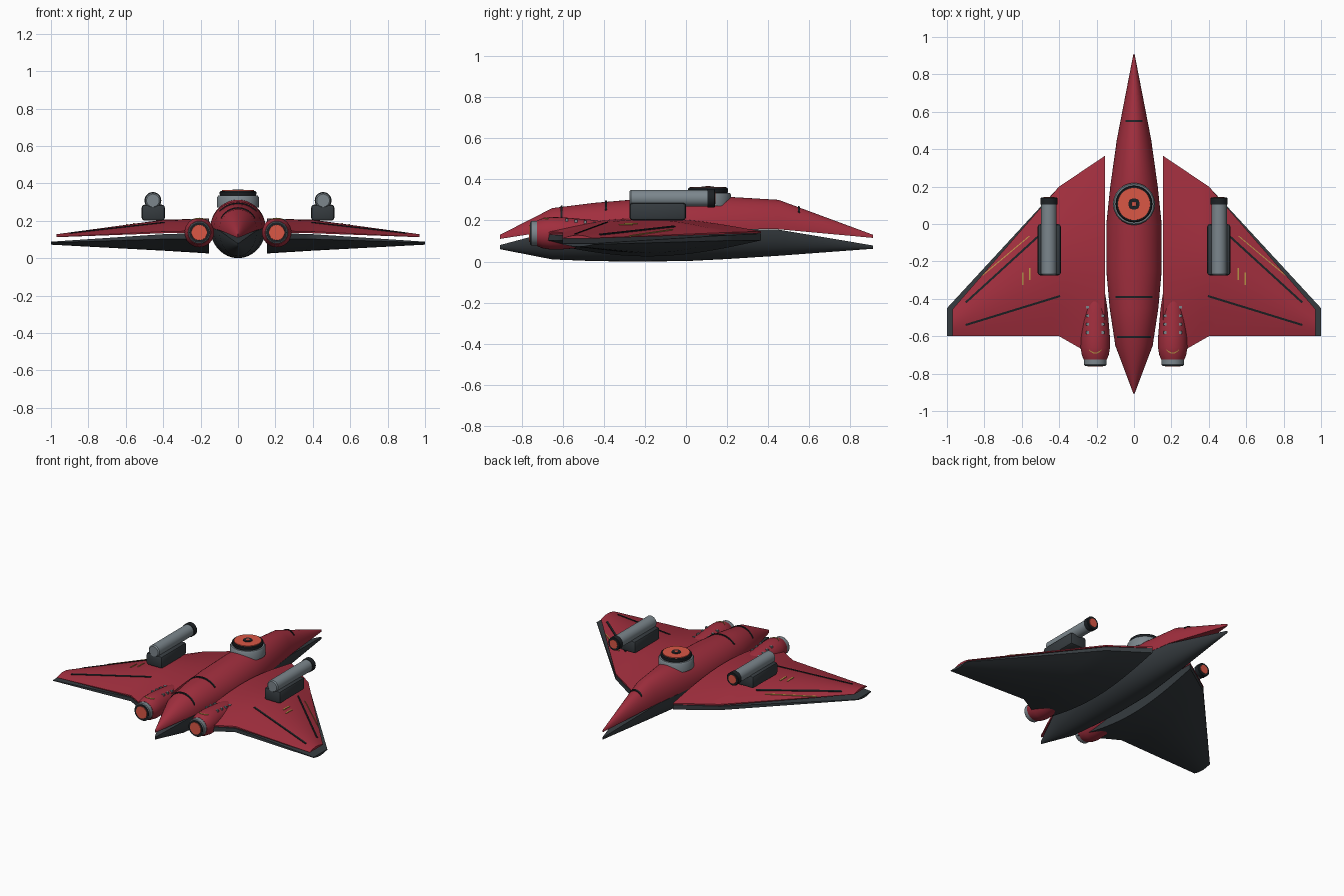
import bpy, bmesh, math
from mathutils import Vector

if "Cube" in bpy.data.objects:
    bpy.data.objects.remove(bpy.data.objects["Cube"])


def mat(name, r, g, b):
    m = bpy.data.materials.new(name)
    m.diffuse_color = (r, g, b, 1)
    m.use_nodes = True
    m.node_tree.nodes["Principled BSDF"].inputs["Base Color"].default_value = m.diffuse_color
    return m


RED = mat("crimson", 0.36, 0.028, 0.048)
DARK = mat("charcoal", 0.036, 0.044, 0.050)
BLACK = mat("black", 0.012, 0.015, 0.018)
GREY = mat("steel_grey", 0.20, 0.24, 0.265)
GLOW = mat("orange_red", 0.70, 0.095, 0.06)
GOLD = mat("gold", 0.48, 0.29, 0.06)


def finish(bm, name, m, mirror=False, angle=35):
    bmesh.ops.recalc_face_normals(bm, faces=bm.faces)
    me = bpy.data.meshes.new(name)
    bm.to_mesh(me)
    bm.free()
    me.materials.append(m)
    for p in me.polygons:
        p.use_smooth = True
    me.set_sharp_from_angle(angle=math.radians(angle))
    ob = bpy.data.objects.new(name, me)
    bpy.context.collection.objects.link(ob)
    if mirror:
        ob.modifiers.new("mirror", 'MIRROR').use_mirror_merge = False
    return ob


def loft(name, rings, m, mirror=False, angle=35):
    """Skin closed rings of equal length and cap both ends."""
    bm = bmesh.new()
    vs = [[bm.verts.new(p) for p in r] for r in rings]
    n = len(rings[0])
    for a, b in zip(vs, vs[1:]):
        for i in range(n):
            j = (i + 1) % n
            bm.faces.new((a[i], a[j], b[j], b[i]))
    bm.faces.new(vs[0])
    bm.faces.new(vs[-1][::-1])
    return finish(bm, name, m, mirror, angle)


def lathe(name, c, axis, profile, m, mirror=False, n=32):
    """Revolve (radius, position) pairs round the y or z axis."""
    rings = []
    for r, h in profile:
        ring = []
        for i in range(n):
            a = 2 * math.pi * i / n
            u, v = r * math.cos(a), r * math.sin(a)
            ring.append((c[0] + u, h, c[1] + v) if axis == 'y' else (c[0] + u, c[1] + v, h))
        rings.append(ring)
    return loft(name, rings, m, mirror)


def box(name, c, s, m, mirror=False, bevel=0.0):
    bm = bmesh.new()
    bmesh.ops.create_cube(bm, size=1)
    for v in bm.verts:
        v.co = Vector((c[k] + v.co[k] * s[k] for k in range(3)))
    if bevel:
        bmesh.ops.bevel(bm, geom=bm.edges[:], offset=bevel, segments=2, affect='EDGES', profile=0.5)
    return finish(bm, name, m, mirror)


def lerp_table(table, t):
    """Linear lookup in rows sorted by their first value."""
    for a, b in zip(table, table[1:]):
        if a[0] <= t <= b[0]:
            k = (t - a[0]) / (b[0] - a[0])
            return [p + (q - p) * k for p, q in zip(a, b)]
    return table[0] if t < table[0][0] else table[-1]


# Fuselage: two half shells, rows are y, half width, seam z, crown z
UPPER = [(-0.905, 0.004, 0.110, 0.130), (-0.65, 0.100, 0.150, 0.260), (-0.45, 0.130, 0.158, 0.285),
         (-0.25, 0.148, 0.16, 0.302), (0.0, 0.148, 0.16, 0.312), (0.2, 0.127, 0.16, 0.315),
         (0.45, 0.092, 0.157, 0.300), (0.91, 0.003, 0.115, 0.130)]
LOWER = [(-0.905, 0.004, 0.080, 0.060), (-0.65, 0.100, 0.148, 0.010), (-0.45, 0.130, 0.158, 0.002),
         (-0.25, 0.148, 0.16, 0.0), (0.0, 0.148, 0.16, 0.002), (0.2, 0.127, 0.16, 0.012),
         (0.45, 0.092, 0.155, 0.028), (0.91, 0.003, 0.078, 0.062)]


def half_ring(y, w, zb, zt, n=24):
    return [(w * math.cos(math.pi * i / n), y, zb + (zt - zb) * math.sin(math.pi * i / n))
            for i in range(n + 1)]


loft("fuselage_upper", [half_ring(*r) for r in UPPER], RED, angle=40)
loft("fuselage_lower", [half_ring(*r) for r in LOWER], DARK, angle=40)

# Panel straps over the fuselage
for k, (y, half) in enumerate([(0.55, 0.046), (-0.39, 0.098), (-0.605, 0.092)]):
    rings = []
    for i in range(17):
        x = half * (i / 8 - 1)
        z = []
        for yy in (y - 0.005, y + 0.005):
            _, w, zb, zt = lerp_table(UPPER, yy)
            z.append(zb + (zt - zb) * math.sqrt(max(0, 1 - (x / w) ** 2)))
        rings.append([(x, y - 0.005, z[0] - 0.004), (x, y + 0.005, z[1] - 0.004),
                      (x, y + 0.005, z[1] + 0.006), (x, y - 0.005, z[0] + 0.006)])
    loft("fuselage_strap_%d" % k, rings, BLACK)

# Wings: rows are x, leading y, trailing y, seam z, crown z
WING_UP = [(0.155, 0.365, -0.74, 0.138, 0.212), (0.40, 0.20, -0.60, 0.133, 0.205),
           (0.97, -0.455, -0.60, 0.112, 0.128)]
WING_LOW = [(0.155, 0.365, -0.74, 0.136, 0.025), (0.40, 0.20, -0.60, 0.128, 0.040),
            (1.0, -0.45, -0.60, 0.088, 0.072)]


def wing_z(row, y, edge):
    t = min(1, max(0, (row[1] - y) / (row[1] - row[2])))
    return row[3] + (row[4] - row[3]) * (edge + (1 - edge) * math.sin(math.pi * t))


def wing(name, table, edge, m):
    rings = []
    for i in range(21):
        a, b = table[0][0], table[-1][0]
        xs = a + (table[1][0] - a) * i / 6 if i <= 6 else table[1][0] + (b - table[1][0]) * (i - 6) / 14
        row = lerp_table(table, xs)
        ys = [row[1] + (row[2] - row[1]) * j / 20 for j in range(21)]
        rings.append([(xs, y, wing_z(row, y, edge)) for y in ys] +
                     [(xs, row[2], row[3]), (xs, row[1], row[3])])
    loft(name, rings, m, True, 30)


wing("wing_upper", WING_UP, 0.12, RED)
wing("wing_lower", WING_LOW, 0.30, DARK)


def wing_line(name, p, q, width, m):
    """Thin plate draped over the upper wing."""
    d = (Vector(q) - Vector(p)).normalized()
    n = Vector((-d.y, d.x)) * width / 2
    rings = []
    for i in range(17):
        c = Vector(p).lerp(Vector(q), i / 16)
        ring = []
        for s, dz in ((-1, -0.003), (1, -0.003), (1, 0.004), (-1, 0.004)):
            e = c + n * s
            ring.append((e.x, e.y, wing_z(lerp_table(WING_UP, e.x), e.y, 0.12) + dz))
        rings.append(ring)
    loft(name, rings, m, True)


wing_line("wing_panel_line_front", (0.50, -0.055), (0.90, -0.42), 0.011, BLACK)
wing_line("wing_panel_line_rear", (0.395, -0.385), (0.90, -0.54), 0.011, BLACK)
wing_line("wing_pinstripe", (0.56, -0.065), (0.81, -0.275), 0.005, GOLD)
wing_line("wing_mark_inner", (0.558, -0.235), (0.558, -0.30), 0.008, GOLD)
wing_line("wing_mark_outer", (0.595, -0.26), (0.595, -0.325), 0.008, GOLD)

# Engine nacelles and nozzles
EX, EZ = 0.207, 0.137
NAC = [(0.062, -0.725), (0.072, -0.70), (0.079, -0.66), (0.078, -0.60), (0.066, -0.46),
       (0.054, -0.38), (0.042, -0.35), (0.022, -0.333), (0.004, -0.33)]
lathe("engine_nacelle", (EX, EZ), 'y', NAC, RED, True)
lathe("engine_nozzle", (EX, EZ), 'y', [(0.056, -0.757), (0.060, -0.752), (0.060, -0.715)], GREY, True)
lathe("engine_nozzle_liner", (EX, EZ), 'y', [(0.054, -0.760), (0.054, -0.75)], BLACK, True)
lathe("engine_glow", (EX, EZ), 'y', [(0.041, -0.763), (0.043, -0.755)], GLOW, True)
nac_r = [(h, r) for r, h in NAC]
for i, y in enumerate((-0.445, -0.49, -0.535, -0.58)):
    r = lerp_table(nac_r, y)[1]
    for s in (-1, 1):
        dx = 0.041 * s
        z = EZ + math.sqrt(r * r - dx * dx)
        box("nacelle_vent_%d_%s" % (i, "outer" if s > 0 else "inner"),
            (EX + dx, y, z), (0.016, 0.014, 0.014), GREY, True)

# Gold arc on each nacelle
rings = []
for i in range(13):
    dx = 0.034 * (i / 6 - 1)
    y = -0.69 + 0.018 * (dx / 0.034) ** 2
    ring = []
    for dy, dr in ((-0.003, -0.003), (0.003, -0.003), (0.003, 0.003), (-0.003, 0.003)):
        r = lerp_table(nac_r, y + dy)[1] + dr
        ring.append((EX + dx, y + dy, EZ + math.sqrt(r * r - dx * dx)))
    rings.append(ring)
loft("nacelle_arc", rings, GOLD, True)

# Wing cannons
GX, GZ = 0.455, 0.308
box("cannon_mount", (0.453, -0.1375, 0.243), (0.124, 0.275, 0.085), DARK, True, 0.015)
lathe("cannon_barrel", (GX, GZ), 'y', [(0.034, -0.275), (0.041, -0.268), (0.041, 0.11)], GREY, True)
lathe("cannon_muzzle", (GX, GZ), 'y', [(0.045, 0.105), (0.045, 0.138), (0.042, 0.141)], BLACK, True)
lathe("cannon_muzzle_glow", (GX, GZ), 'y', [(0.030, 0.135), (0.029, 0.144)], GLOW, True)

# Turret on the fuselage
T = (0, 0.107)
lathe("turret_base", T, 'z', [(0.112, 0.27), (0.112, 0.325), (0.106, 0.334)], GREY, n=48)
lathe("turret_ring", T, 'z', [(0.092, 0.325), (0.098, 0.34), (0.098, 0.354), (0.093, 0.359)], BLACK, n=48)
lathe("turret_lens", T, 'z', [(0.088, 0.355), (0.086, 0.363)], GLOW, n=48)
lathe("turret_pupil", T, 'z', [(0.031, 0.36), (0.030, 0.366)], BLACK)
lathe("turret_core", T, 'z', [(0.013, 0.362), (0.012, 0.368)], GLOW)
